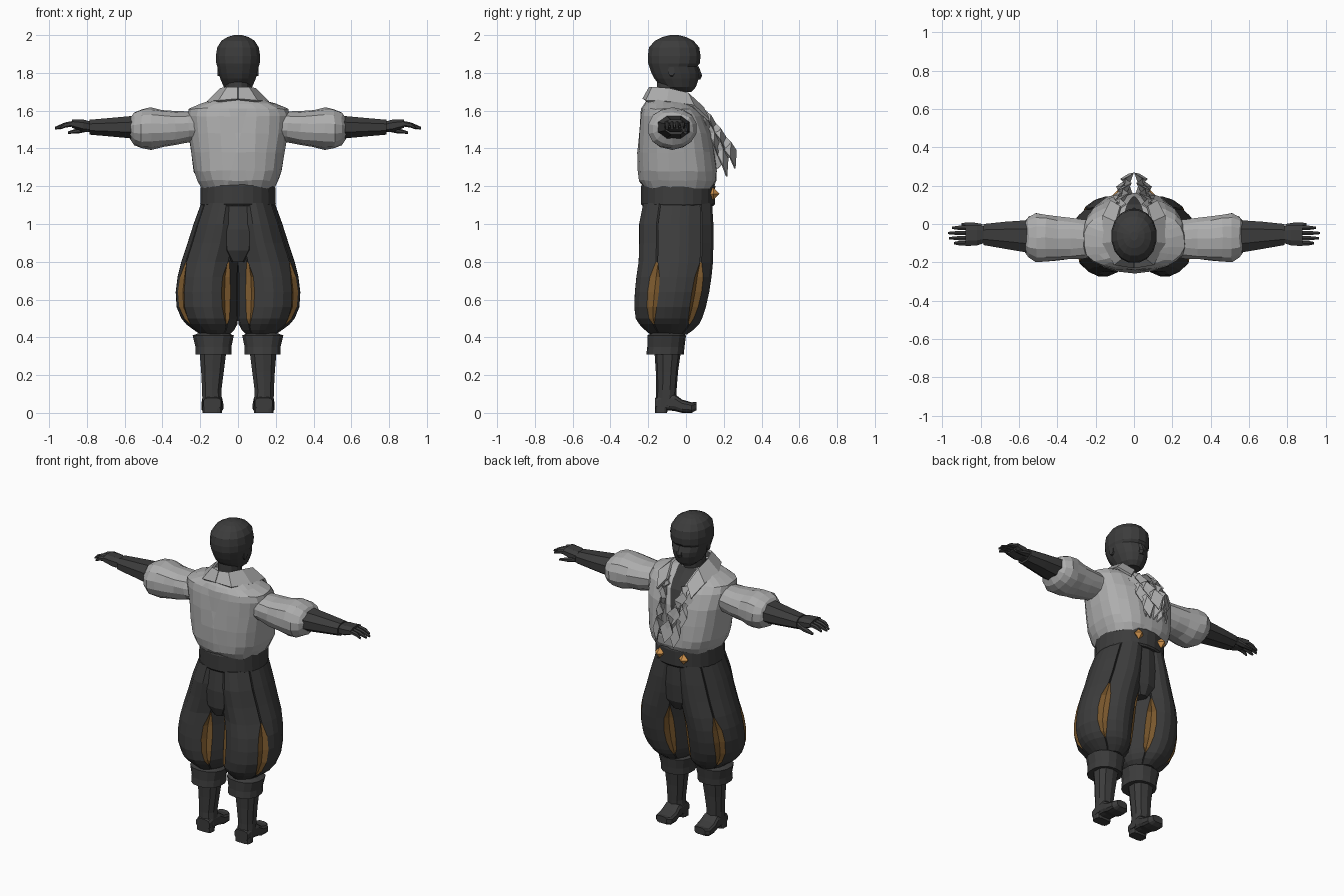
import bpy
import bmesh
import random
from math import sin, cos, pi, radians, sqrt
from mathutils import Vector

random.seed(4)
cube = bpy.data.objects.get("Cube")
if cube:
    bpy.data.objects.remove(cube, do_unlink=True)


def material(name, colour):
    mat = bpy.data.materials.new(name)
    mat.use_nodes = True
    rgba = (*colour, 1)
    mat.diffuse_color = rgba
    mat.node_tree.nodes["Principled BSDF"].inputs["Base Color"].default_value = rgba
    return mat


DARK = material("charcoal", (.045, .045, .045))
SHIRT = material("shirt grey", (.42, .42, .42))
LINING = material("brown lining", (.2, .1, .027))
GOLD = material("gold stud", (.65, .3, .075))


def finish(name, bm, mats, mirror=False, thickness=0):
    """Turn a bmesh into an object, optionally thickened and mirrored."""
    bmesh.ops.recalc_face_normals(bm, faces=bm.faces[:])
    mesh = bpy.data.meshes.new(name)
    bm.to_mesh(mesh)
    bm.free()
    for mat in mats:
        mesh.materials.append(mat)
    obj = bpy.data.objects.new(name, mesh)
    bpy.context.collection.objects.link(obj)
    if thickness:
        solid = obj.modifiers.new("thickness", 'SOLIDIFY')
        solid.thickness = thickness
        solid.offset = 0
    if mirror:
        obj.modifiers.new("mirror", 'MIRROR')
    return obj


def place(axis, t, u, v):
    return Vector({'x': (t, u, v), 'y': (u, t, v), 'z': (u, v, t)}[axis])


def rounded(values, power):
    """Superellipse coordinates, scaled to reach the full -1 to 1 range."""
    shaped = [abs(c) ** (2 / power) * (1 if c > 0 else -1) for c in values]
    peak = max(shaped)
    return [s / peak for s in shaped]


def section(axis, row, angles, power=2.0):
    """Rounded outline that fills the box given by row = t, u0, u1, v0, v1."""
    t, u0, u1, v0, v1 = row
    across = rounded([cos(a) for a in angles], power)
    along = rounded([sin(a) for a in angles], power)
    return [place(axis, t, (u0 + u1 + (u1 - u0) * c) / 2, (v0 + v1 + (v1 - v0) * s) / 2)
            for c, s in zip(across, along)]


def skin(bm, loops, closed=True):
    """Bridge consecutive point loops with quads; cap the ends if closed."""
    rows = [[bm.verts.new(p) for p in loop] for loop in loops]
    n = len(rows[0])
    for low, high in zip(rows, rows[1:]):
        for i in range(n if closed else n - 1):
            j = (i + 1) % n
            bm.faces.new((low[i], low[j], high[j], high[i]))
    if closed:
        bm.faces.new(rows[0][::-1])
        bm.faces.new(rows[-1])


def loft_mesh(axis, table, sides, power=2.0, jitter=0):
    bm = bmesh.new()
    angles = [2 * pi * (i + .5) / sides for i in range(sides)]
    skin(bm, [section(axis, row, angles, power) for row in table])
    for vert in bm.verts:
        vert.co += Vector([random.uniform(-jitter, jitter) for _ in range(3)])
    return bm


def loft(name, axis, table, mat, sides=12, power=2.0, mirror=False, jitter=0):
    return finish(name, loft_mesh(axis, table, sides, power, jitter), [mat], mirror)


# Head with a brow ledge, neck, nose and ears (the figure looks towards +y)
loft("head", 'z', [
    (1.7, -.045, .045, -.06, .03), (1.725, -.075, .075, -.13, .052),
    (1.77, -.094, .094, -.168, .068), (1.8, -.103, .103, -.183, .07),
    (1.835, -.11, .11, -.195, .06), (1.85, -.115, .115, -.2, .073),
    (1.89, -.117, .117, -.202, .077), (1.935, -.11, .11, -.196, .07),
    (1.97, -.088, .088, -.165, .04), (1.99, -.055, .055, -.125, 0),
    (2, -.02, .02, -.085, -.04)], DARK, 16, 2.1)
loft("neck", 'z', [
    (1.55, -.08, .08, -.17, .03), (1.66, -.065, .065, -.16, -.01),
    (1.78, -.065, .065, -.15, -.01)], DARK)
loft("nose", 'z', [
    (1.765, -.018, .018, .04, .076), (1.785, -.018, .018, .04, .086),
    (1.835, -.008, .008, .04, .067)], DARK, 6)
loft("ear", 'x', [
    (.09, -.09, -.06, 1.78, 1.83), (.109, -.095, -.06, 1.785, 1.835)],
    DARK, 8, mirror=True)

# Shirt body, with an open neck cut along two slanted planes
bm = loft_mesh('z', [
    (1.19, -.19, .19, -.225, .145), (1.23, -.213, .213, -.247, .163),
    (1.28, -.232, .232, -.253, .165), (1.38, -.247, .247, -.255, .153),
    (1.48, -.262, .262, -.25, .135), (1.57, -.27, .27, -.245, .1),
    (1.61, -.262, .262, -.235, .065), (1.637, -.195, .195, -.22, .03),
    (1.655, -.14, .14, -.205, .01), (1.67, -.09, .09, -.18, -.01)],
    22, 2.5, .004)
SLOPE, POINT = .26, 1.42
for side in (-1, 1):
    bmesh.ops.bisect_plane(
        bm, geom=bm.verts[:] + bm.edges[:] + bm.faces[:],
        plane_co=(0, 0, POINT), plane_no=(side, 0, -SLOPE))
for face in bm.faces:
    c = face.calc_center_median()
    face.material_index = int(c.y > -.03 and abs(c.x) < SLOPE * (c.z - POINT))
finish("shirt_body", bm, [SHIRT, DARK])

# Folded collar running down into the lapels
bm = bmesh.new()
top_edge = [(0, -.19, 1.722), (.055, -.175, 1.722), (.088, -.09, 1.715),
            (.092, .01, 1.69), (.07, .09, 1.615)]
low_edge = [(0, -.225, 1.66), (.1, -.21, 1.65), (.16, -.1, 1.645),
            (.16, .04, 1.625), (.12, .12, 1.55)]
skin(bm, [top_edge, low_edge], closed=False)
finish("collar", bm, [SHIRT], True, .014)

# Pleated ruffles cascading down the chest
PLEATS = 7
for name, shift, reach in (("inner_ruffle", 0, 1), ("outer_ruffle", .03, .6)):
    rows = []
    for i in range(PLEATS):
        f = i / (PLEATS - 1)
        zig = 1 if i % 2 else -1
        root = Vector((.08 - .07 * f + shift, .045 + .11 * f, 1.62 - .34 * f))
        tip = Vector((.06 - .04 * f + shift + .018 * zig, .105 + .16 * f,
                      1.605 - .21 * f + .006 * zig))
        tip = root.lerp(tip, reach)
        tip.x = max(tip.x, 0)
        middle = root.lerp(tip, .5) + Vector((.012 - .012 * zig, 0, 0))
        hem = tip + Vector((.025, -.006, -.02 - .075 * f))
        rows.append([root, middle, tip, hem])
    bm = bmesh.new()
    skin(bm, rows, closed=False)
    finish(name, bm, [SHIRT], True, .008)

# Puffed sleeves, forearm guards and hands
loft("sleeve", 'x', [
    (.2, -.17, .015, 1.44, 1.59), (.26, -.178, .02, 1.432, 1.597),
    (.33, -.186, .03, 1.418, 1.598), (.4, -.19, .036, 1.408, 1.605),
    (.46, -.198, .05, 1.396, 1.616), (.51, -.197, .053, 1.4, 1.61),
    (.55, -.175, .035, 1.42, 1.59), (.572, -.145, .01, 1.455, 1.56)],
    SHIRT, 14, 2.2, True, .004)
loft("forearm_guard", 'x', [
    (.55, -.15, .02, 1.452, 1.573), (.67, -.13, .012, 1.463, 1.562),
    (.785, -.11, 0, 1.473, 1.552)], DARK, 8, 2.2, True)
loft("palm", 'x', [
    (.77, -.095, -.015, 1.485, 1.54), (.82, -.112, -.005, 1.488, 1.553),
    (.88, -.115, -.005, 1.51, 1.553)], DARK, 8, 2.6, True)
for number, (y, tip) in enumerate([(-.1, .94), (-.074, .965), (-.047, .97), (-.02, .95)]):
    loft(f"finger_{number + 1}", 'x', [
        (.86, y - .012, y + .012, 1.518, 1.548),
        (.915, y - .011, y + .011, 1.51, 1.538),
        (tip, y - .006, y + .006, 1.5, 1.514)], DARK, 6, mirror=True)
loft("thumb", 'x', [
    (.79, -.04, 0, 1.49, 1.53), (.84, -.025, .008, 1.48, 1.51),
    (.9, -.012, .006, 1.477, 1.49)], DARK, 6, mirror=True)

# Waist sash with two diamond studs on the front
loft("sash", 'z', [
    (1.095, -.195, .195, -.23, .145), (1.105, -.2, .2, -.238, .153),
    (1.2, -.197, .197, -.238, .155), (1.212, -.19, .19, -.23, .148)],
    DARK, 24, 2.1)
bm = bmesh.new()
bmesh.ops.create_uvsphere(bm, u_segments=4, v_segments=2, radius=.033)
bmesh.ops.translate(bm, verts=bm.verts[:], vec=(.085, .145, 1.16))
finish("sash_stud", bm, [GOLD], True)

# Trouser seat filling the middle between the legs
loft("trouser_seat", 'z', [
    (1.1, -.13, .13, -.225, .135), (.97, -.13, .13, -.243, .138),
    (.86, -.1, .1, -.24, .13), (.8, -.045, .045, -.215, .1)], DARK, 14, 2.8)

# Ballooning trouser legs: four panels each, parted by lens shaped lined slits
SLIT_LOW, SLIT_HIGH = .47, .8
SLITS = [44, 128, 232, 328]
outline = [
    (1.11, -.04, .195, -.228, .138), (1, -.04, .235, -.25, .145),
    (.9, -.035, .267, -.25, .145), (.8, -.015, .3, -.253, .143),
    (.72, -.005, .32, -.265, .135), (.64, -.005, .33, -.273, .123),
    (.56, -.005, .325, -.276, .105), (.5, -.003, .3, -.268, .085),
    (.47, .004, .275, -.25, .07), (.44, .02, .235, -.22, .04),
    (.415, .045, .2, -.19, .005)]
loops = []
for row in outline:
    f = (row[0] - SLIT_LOW) / (SLIT_HIGH - SLIT_LOW)
    opening = sqrt(sin(pi * f)) if 0 < f < 1 else 0
    width = 1.5 + 8.5 * opening
    angles = []
    for a, b in zip(SLITS, SLITS[1:] + [SLITS[0] + 360]):
        angles += [a - width, a, a + width]
        angles += [a + (b - a) * part for part in (.3, .5, .7)]
    loop = section('z', row, [radians(a) for a in angles], 1.85)
    centre = Vector(((row[1] + row[2]) / 2, (row[3] + row[4]) / 2, row[0]))
    for i, point in enumerate(loop):
        if i % 6 == 1:
            loop[i] = point = point.lerp(centre, .08)
        point.x = max(point.x, 0)
    loops.append(loop)
bm = bmesh.new()
skin(bm, loops)
columns = len(loops[0])
for index, face in enumerate(bm.faces):
    height = face.calc_center_median().z
    in_slit = index % columns % 6 < 2 and len(face.verts) == 4
    face.material_index = int(in_slit and SLIT_LOW < height < SLIT_HIGH)
finish("trouser_leg", bm, [DARK, LINING], True)

# Boots: flared cuff, shaft, foot and heel
loft("boot_cuff", 'z', [
    (.308, .034, .226, -.21, -.012), (.35, .035, .225, -.205, -.008),
    (.41, .022, .24, -.205, 0), (.425, .06, .2, -.18, -.02)],
    DARK, 14, 2.3, True)
loft("boot_shaft", 'z', [
    (.03, .083, .188, -.163, -.055), (.12, .088, .19, -.158, -.05),
    (.22, .075, .195, -.16, -.042), (.34, .06, .205, -.168, -.025)],
    DARK, 10, 2.3, True)
loft("boot_foot", 'y', [
    (-.163, .09, .183, .02, .08), (-.12, .085, .188, .016, .1),
    (-.06, .083, .19, .01, .1), (-.02, .078, .193, 0, .07),
    (.03, .08, .192, 0, .056), (.055, .1, .172, .014, .058)],
    DARK, 12, 3.2, True)
loft("boot_heel", 'z', [
    (0, .086, .187, -.163, -.1), (.04, .086, .187, -.163, -.095)],
    DARK, 12, 4, True)
